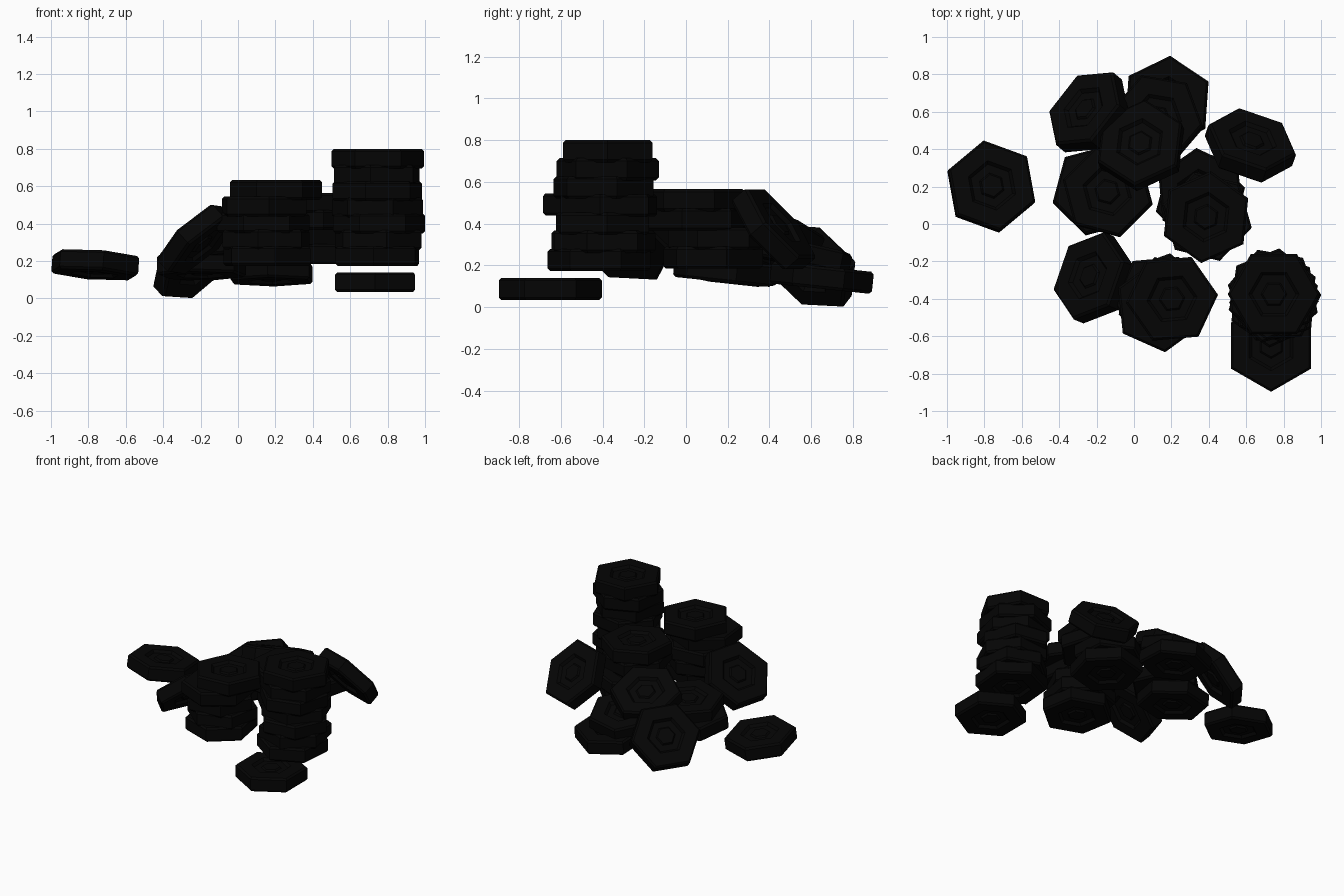
import bpy, bmesh, math
from mathutils import Matrix, Vector

cube = bpy.data.objects.get("Cube")
if cube:
    bpy.data.objects.remove(cube, do_unlink=True)

# One flat colour for every chip
black = bpy.data.materials.new("matte_black")
black.use_nodes = True
COLOR = (0.0015, 0.0015, 0.0015, 1)
black.diffuse_color = COLOR
bsdf = black.node_tree.nodes["Principled BSDF"]
bsdf.inputs["Base Color"].default_value = COLOR
bsdf.inputs["Roughness"].default_value = 0.8

# Half profile (radius, height) from the centre boss over the groove to the rim
HALF = [(0.06, 0.045), (0.07, 0.034), (0.118, 0.034), (0.135, 0.053), (0.234, 0.053), (0.247, 0.04)]
PROFILE = HALF + [(r, -z) for r, z in reversed(HALF)]


def chip_mesh():
    """Six-sided chip with chamfered rim and a hexagonal groove on both faces."""
    bm = bmesh.new()
    rings = []
    for r, z in PROFILE:
        rings.append([bm.verts.new((r * math.cos(k * math.pi / 3), r * math.sin(k * math.pi / 3), z))
                      for k in range(6)])
    for a, b in zip(rings, rings[1:]):
        for k in range(6):
            n = (k + 1) % 6
            bm.faces.new((a[k], b[k], b[n], a[n]))
    bm.faces.new(rings[0])
    bm.faces.new(rings[-1])
    bmesh.ops.recalc_face_normals(bm, faces=bm.faces)
    mesh = bpy.data.meshes.new("hex_chip")
    bm.to_mesh(mesh)
    bm.free()
    mesh.materials.append(black)
    return mesh


MESH = chip_mesh()


def chip(name, x, y, z, spin=0, tilt=0, azimuth=0):
    """Place a chip; its upper face leans by tilt towards the azimuth."""
    s, t, a = (math.radians(v) for v in (spin, tilt, azimuth))
    obj = bpy.data.objects.new(name, MESH)
    bpy.context.collection.objects.link(obj)
    obj.matrix_world = (Matrix.Translation(Vector((x, y, z))) @ Matrix.Rotation(a, 4, 'Z')
                        @ Matrix.Rotation(t, 4, 'Y') @ Matrix.Rotation(s - a, 4, 'Z'))


def stack(name, z, pitch, places):
    """Pile chips upward, each with its own centre and spin."""
    for i, (x, y, spin) in enumerate(places):
        chip(f"{name}_{i + 1}", x, y, z + i * pitch, spin)


# Tall stack
stack("tall_stack_chip", 0.226, 0.0868, [
    (0.745, -0.415, 25), (0.75, -0.39, 40), (0.755, -0.4, 5), (0.745, -0.37, 50),
    (0.745, -0.395, 15), (0.742, -0.375, 22), (0.748, -0.375, 0)])

# Front stack
stack("front_stack_chip", 0.226, 0.0885, [
    (0.155, -0.42, 40), (0.15, -0.4, 20), (0.135, -0.4, 5), (0.14, -0.44, 36), (0.203, -0.4, 5)])

# Middle stack
stack("middle_stack_chip", 0.237, 0.0915, [
    (0.355, 0.13, 15), (0.355, 0.16, 35), (0.39, 0.04, 46), (0.385, 0.037, 24)])

# Low pile behind the front stack
chip("low_pile_chip_1", -0.195, 0.18, 0.173, 15, 6, 90)
chip("low_pile_chip_2", -0.14, 0.17, 0.27, 45, 6, 130)

# Back pile
chip("back_pile_chip_1", 0.176, 0.65, 0.141, 26, 6, 90)
chip("back_pile_chip_2", 0.125, 0.56, 0.25, 50, 12, 100)
chip("back_pile_chip_3", 0.037, 0.42, 0.375, 25, 23, 110)

# Leaning chips
chip("leaning_chip_front", -0.215, -0.288, 0.316, 12, 44, 158)
chip("leaning_chip_right", 0.622, 0.42, 0.373, 41, 51, 71)
chip("leaning_chip_back", -0.24, 0.597, 0.197, 53, 50, 140)

# Loose chips
chip("loose_chip_left", -0.763, 0.2, 0.18, 40, 8, 60)
chip("loose_chip_front", 0.733, -0.65, 0.087, 30)
